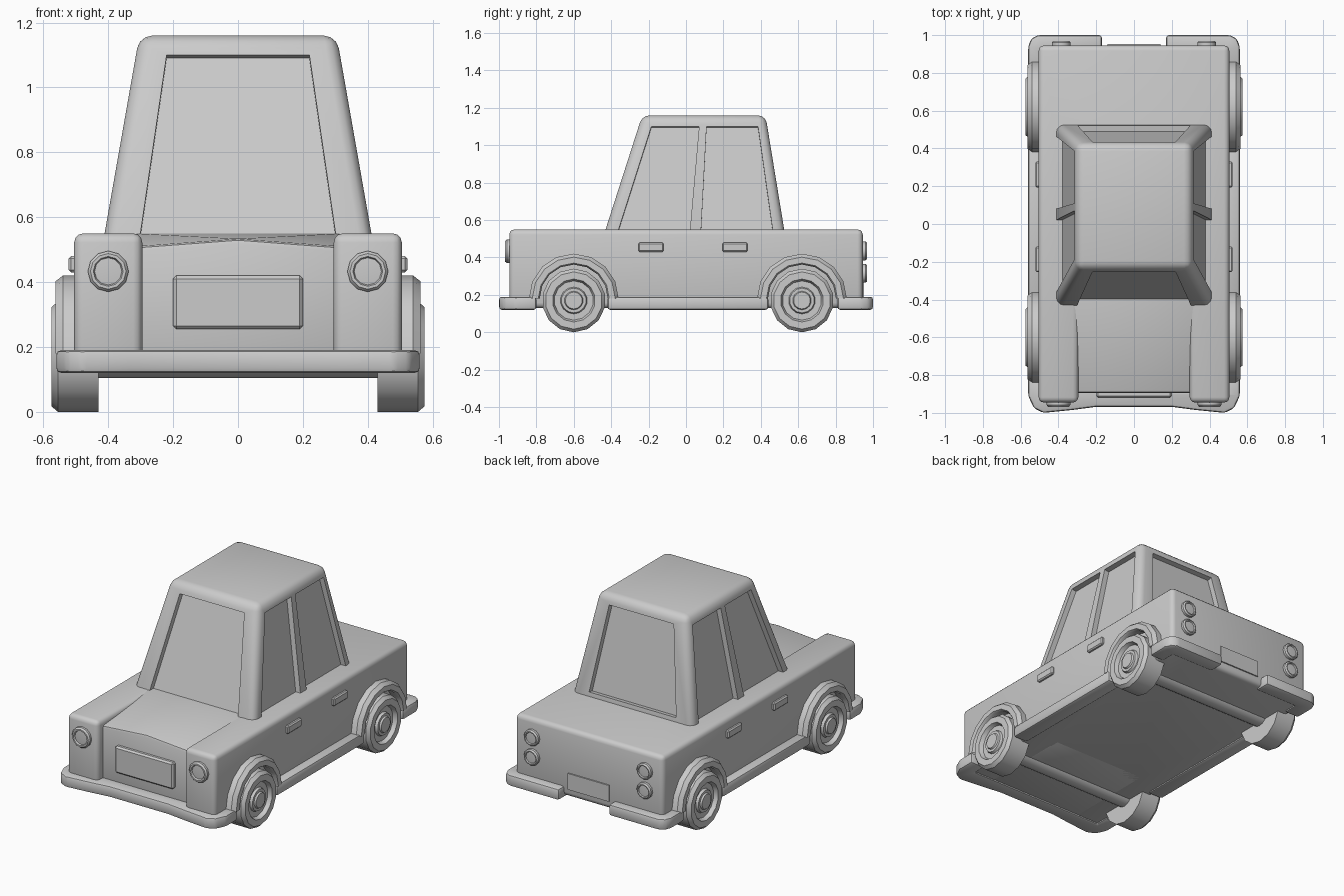
import bpy, bmesh
from math import pi, radians
from mathutils import Matrix, Vector

if "Cube" in bpy.data.objects:
    bpy.data.objects.remove(bpy.data.objects["Cube"])


def finish(name, bm, bevel=0.0, segs=3, mirror=False):
    """Round the sharp edges, make the object, optionally mirror it across x."""
    bmesh.ops.recalc_face_normals(bm, faces=bm.faces)
    if bevel:
        edges = [e for e in bm.edges if e.calc_face_angle(0) > radians(20)]
        bmesh.ops.bevel(bm, geom=edges, offset=bevel, segments=segs, profile=0.5,
                        affect='EDGES', clamp_overlap=True)
    if mirror:
        copy = bmesh.ops.duplicate(bm, geom=bm.verts[:] + bm.edges[:] + bm.faces[:])["geom"]
        for v in copy:
            if isinstance(v, bmesh.types.BMVert):
                v.co.x *= -1
        bmesh.ops.reverse_faces(bm, faces=[f for f in copy if isinstance(f, bmesh.types.BMFace)])
    mesh = bpy.data.meshes.new(name)
    bm.to_mesh(mesh)
    bm.free()
    ob = bpy.data.objects.new(name, mesh)
    bpy.context.collection.objects.link(ob)
    return ob


def hull(name, points, **kw):
    bm = bmesh.new()
    for p in points:
        bm.verts.new(p)
    bmesh.ops.convex_hull(bm, input=bm.verts[:])
    bmesh.ops.dissolve_limit(bm, angle_limit=radians(1), verts=bm.verts[:], edges=bm.edges[:])
    return finish(name, bm, **kw)


def box(name, xs, ys, zs, **kw):
    return hull(name, [(x, y, z) for x in xs for y in ys for z in zs], **kw)


def prism(name, outline, z0, z1, **kw):
    bm = bmesh.new()
    face = bm.faces.new([bm.verts.new((x, y, z0)) for x, y in outline])
    top = bmesh.ops.extrude_face_region(bm, geom=[face])["geom"]
    for v in top:
        if isinstance(v, bmesh.types.BMVert):
            v.co.z = z1
    if face.is_valid and len(face.edges[0].link_faces) < 2:
        bmesh.ops.holes_fill(bm, edges=bm.edges[:])
    return finish(name, bm, **kw)


def symmetric(half):
    return half + [(-x, y) for x, y in reversed(half)]


def lathe(name, profile, steps, matrix, angle=2 * pi, **kw):
    """Spin (radius, height) points about z, then place with the matrix."""
    bm = bmesh.new()
    vs = [bm.verts.new((r, 0, h)) for r, h in profile]
    for a, b in zip(vs, vs[1:]):
        bm.edges.new((a, b))
    bmesh.ops.spin(bm, geom=bm.verts[:] + bm.edges[:], cent=(0, 0, 0), axis=(0, 0, 1),
                   angle=angle, steps=steps)
    bmesh.ops.remove_doubles(bm, verts=bm.verts[:], dist=1e-5)
    bmesh.ops.transform(bm, matrix=matrix, verts=bm.verts[:])
    return finish(name, bm, **kw)


def place(x, y, z, deg, axis):
    return Matrix.Translation((x, y, z)) @ Matrix.Rotation(radians(deg), 4, axis)


# Lower body with a slot between the front wings, and the bonnet filling it
prism("body", symmetric([(0.295, -0.40), (0.295, -0.945), (0.505, -0.945), (0.505, 0.945)]),
      0.13, 0.55, bevel=0.028)
hull("bonnet", [(s * 0.33, y, z) for s in (-1, 1) for y, z in
                ((-0.895, 0.13), (-0.30, 0.13), (-0.895, 0.508), (-0.40, 0.55), (-0.30, 0.55))]
     + [(0, -0.895, 0.533)], bevel=0.015, segs=2)

# Cabin: tapered rounded block with recessed windows
cab = hull("cabin", [(s * x, y, z) for s in (-1, 1) for x, y, z in
                     ((0.42, -0.446, 0.50), (0.42, 0.533, 0.50),
                      (0.304, -0.234, 1.16), (0.304, 0.425, 1.16))], bevel=0.04)


def side_x(z):
    return 0.42 - 0.1758 * (z - 0.5)


def front_y(z):
    return -0.446 + 0.3212 * (z - 0.5)


def rear_y(z):
    return 0.533 - 0.1636 * (z - 0.5)


def side_pane(s, low, high):
    return [(s * side_x(z), y, z) for ys, z in ((low, 0.535), (high, 1.1)) for y in ys]


panes = [([(s * x, front_y(z), z) for s in (-1, 1) for x, z in ((0.303, 0.535), (0.22, 1.1))], (0, -1, 0.32)),
         ([(s * x, rear_y(z), z) for s in (-1, 1) for x, z in ((0.297, 0.575), (0.22, 1.1))], (0, 1, 0.16))]
for s in (-1, 1):
    panes.append((side_pane(s, (-0.365, 0.02), (-0.185, 0.07)), (s, 0, 0.176)))
    panes.append((side_pane(s, (0.08, 0.465), (0.11, 0.385)), (s, 0, 0.176)))
for pts, normal in panes:
    n = Vector(normal).normalized()
    cutter = hull("window_cutter", [Vector(p) + n * d for p in pts for d in (-0.032, 0.06)])
    cutter.hide_render = True
    mod = cab.modifiers.new("window", 'BOOLEAN')
    mod.object, mod.operation, mod.solver = cutter, 'DIFFERENCE', 'EXACT'
    bpy.context.view_layer.objects.active = cab
    bpy.ops.object.modifier_apply(modifier=mod.name)
    bpy.data.objects.remove(cutter)

# Bumpers and sills
prism("front_bumper", symmetric([(0.2, -0.968), (0.33, -0.985), (0.48, -1.0), (0.53, -0.975),
                                 (0.56, -0.91), (0.56, -0.80), (0.46, -0.80), (0.46, -0.88)]),
      0.12, 0.19, bevel=0.015, segs=2)
prism("rear_bumper", [(0.17, 1.0), (0.51, 1.0), (0.545, 0.98), (0.56, 0.94), (0.56, 0.81),
                      (0.46, 0.81), (0.46, 0.90), (0.17, 0.90)],
      0.12, 0.19, bevel=0.015, segs=2, mirror=True)
box("sill", (0.46, 0.56), (-0.42, 0.44), (0.12, 0.19), bevel=0.015, segs=2, mirror=True)

# Wheels, axles and wheel arches
for end, y in (("front", -0.60), ("rear", 0.62)):
    hub = place(0, y, 0.17, 90, 'Y')
    lathe(end + "_wheel", [(0, 0.43), (0.17, 0.43), (0.17, 0.555), (0.153, 0.575), (0.115, 0.575),
                           (0.105, 0.55), (0.072, 0.55), (0.066, 0.565), (0.05, 0.565),
                           (0.045, 0.575), (0, 0.575)], 14, hub, mirror=True)
    lathe(end + "_axle", [(0, -0.45), (0.065, -0.45), (0.065, 0.45), (0, 0.45)], 16, hub)
    arch = place(0, y, 0.18, 90, 'Y') @ Matrix.Rotation(pi / 2, 4, 'Z')
    lathe(end + "_wheel_arch", [(0.182, 0.49), (0.24, 0.49), (0.24, 0.54), (0.222, 0.563),
                                (0.19, 0.563), (0.182, 0.55), (0.182, 0.49)],
          8, arch, angle=pi, mirror=True)

# Lamps
lathe("headlight", [(0.063, -0.02), (0.063, 0.015), (0.055, 0.025), (0.046, 0.025),
                    (0.042, 0.015), (0, 0.018)], 12, place(0.40, -0.943, 0.433, 90, 'X'), mirror=True)
for label, z in (("upper", 0.435), ("lower", 0.315)):
    lathe(label + "_tail_light", [(0.05, -0.02), (0.05, 0.017), (0.043, 0.026), (0.037, 0.026),
                                  (0.034, 0.018), (0, 0.02)], 12,
          place(0.385, 0.943, z, -90, 'X'), mirror=True)

# Grille panel, number plate and door handles
box("grille", (-0.2, 0.2), (-0.92, -0.87), (0.255, 0.42), bevel=0.01, segs=1)
box("number_plate", (-0.14, 0.14), (0.93, 0.953), (0.18, 0.28))
for label, y in (("front", -0.187), ("rear", 0.262)):
    box(label + "_door_handle", (0.49, 0.522), (y - 0.068, y + 0.068), (0.43, 0.48),
        bevel=0.007, segs=1, mirror=True)

# Smooth shading with crisp edges
bpy.ops.object.select_all(action='SELECT')
bpy.ops.object.shade_smooth_by_angle(angle=radians(32))
